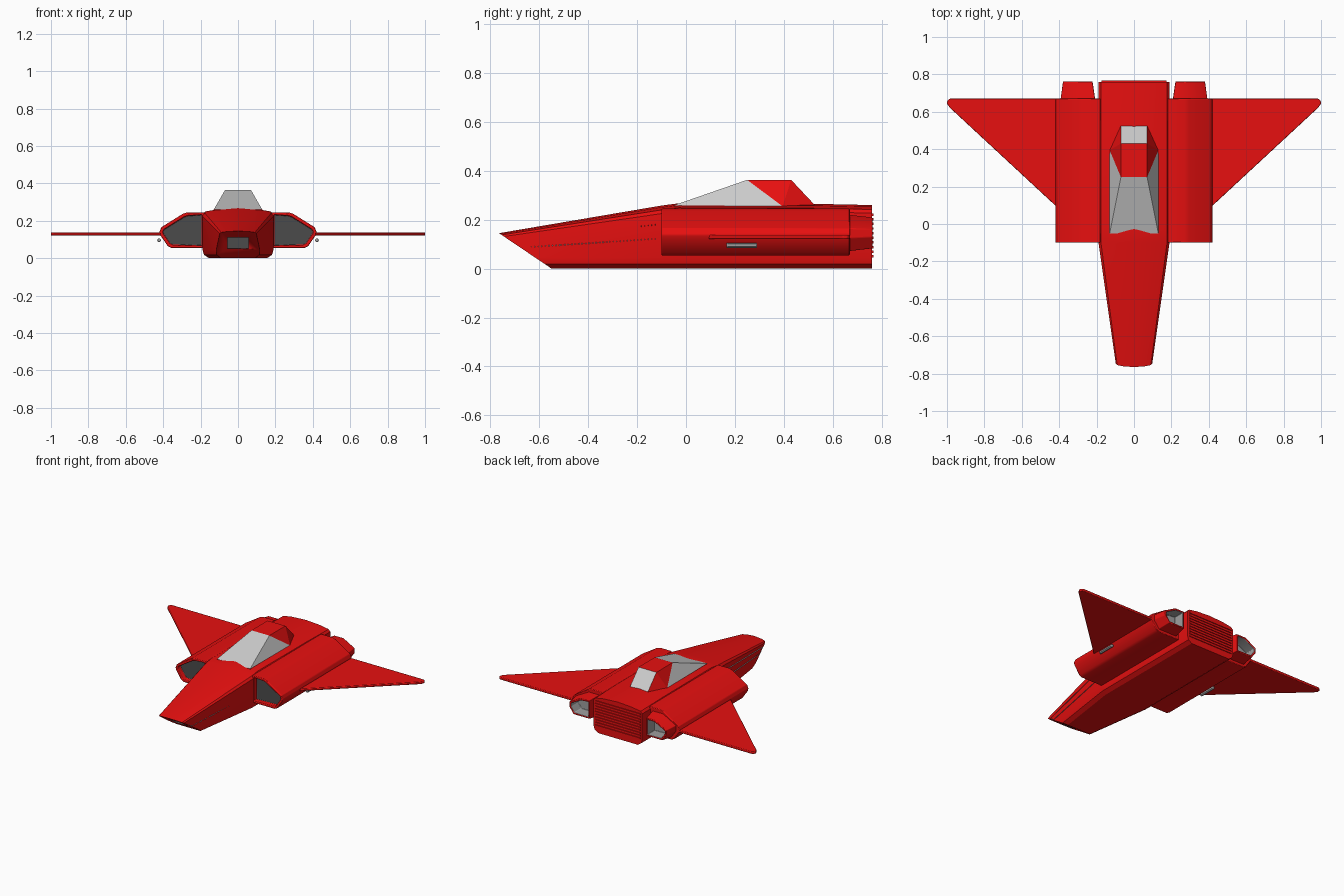
import bpy, bmesh, math
from mathutils import Vector, Matrix

if "Cube" in bpy.data.objects:
    bpy.data.objects.remove(bpy.data.objects["Cube"])


def material(name, rgb):
    m = bpy.data.materials.new(name)
    m.diffuse_color = (*rgb, 1)
    m.use_nodes = True
    m.node_tree.nodes["Principled BSDF"].inputs["Base Color"].default_value = m.diffuse_color
    return m


RED = material("red_paint", (0.8, 0.005, 0.005))
GLASS = material("grey_glass", (0.6, 0.6, 0.6))
DARK = material("dark_grey", (0.07, 0.07, 0.07))
GREY = material("mid_grey", (0.35, 0.35, 0.35))


def finish(name, bm, mats, bevel=0):
    bmesh.ops.recalc_face_normals(bm, faces=bm.faces)
    me = bpy.data.meshes.new(name)
    bm.to_mesh(me)
    bm.free()
    ob = bpy.data.objects.new(name, me)
    bpy.context.collection.objects.link(ob)
    for m in mats:
        me.materials.append(m)
    bpy.ops.object.select_all(action='DESELECT')
    ob.select_set(True)
    bpy.context.view_layer.objects.active = ob
    bpy.ops.object.shade_smooth_by_angle(angle=math.radians(30))
    if bevel:
        b = ob.modifiers.new("bevel", 'BEVEL')
        b.width, b.segments, b.limit_method = bevel, 2, 'ANGLE'
        b.angle_limit = math.radians(35)
    return ob


def loft(rings):
    bm = bmesh.new()
    rows = [[bm.verts.new(p) for p in r] for r in rings]
    n = len(rows[0])
    for a, b in zip(rows, rows[1:]):
        for i in range(n):
            j = (i + 1) % n
            bm.faces.new((a[i], a[j], b[j], b[i]))
    caps = [bm.faces.new(rows[0]), bm.faces.new(rows[-1])]
    bmesh.ops.recalc_face_normals(bm, faces=bm.faces)
    return bm, caps


def recess(bm, face, rim, dy, walls):
    bmesh.ops.inset_individual(bm, faces=[face], thickness=rim)
    face = bmesh.ops.extrude_discrete_faces(bm, faces=[face])['faces'][0]
    bmesh.ops.translate(bm, verts=face.verts, vec=(0, dy, 0))
    face.material_index = 1
    if walls:
        for e in face.edges:
            for f in e.link_faces:
                f.material_index = 1


def box(name, lo, hi, mat):
    lo, hi = Vector(lo), Vector(hi)
    bm = bmesh.new()
    bmesh.ops.create_cube(bm, size=1, matrix=Matrix.Translation((lo + hi) / 2)
                          @ Matrix.Diagonal((*(hi - lo), 1)))
    return finish(name, bm, [mat])


# Fuselage: lofted sections, nose cut off by a slanted plane
def section(y, w, top):
    k = w / 0.19
    half = [(0.6 * w, top - 0.007 * k), (0.93 * w, top - 0.018 * k), (w, top - 0.033 * k),
            (w, 0.045), (w - 0.008, 0.018), (w - 0.035, 0)]
    pts = [(0, top)] + half + [(-x, z) for x, z in reversed(half)]
    return [(x, y, z) for x, z in pts]


bm, _ = loft([section(-0.765, 0.095, 0.145), section(-0.1, 0.19, 0.258),
              section(-0.03, 0.19, 0.267), section(0.52, 0.19, 0.265),
              section(0.76, 0.19, 0.26)])
bmesh.ops.bisect_plane(bm, geom=bm.verts[:] + bm.edges[:] + bm.faces[:],
                       plane_co=(0, -0.762, 0.143), plane_no=(0, -0.143, -0.212),
                       clear_outer=True)
bmesh.ops.holes_fill(bm, edges=[e for e in bm.edges if e.is_boundary], sides=0)
fuselage = finish("fuselage", bm, [RED])

# Nose grille recess
cutter = box("nose_grille_cutter", (-0.055, -0.9, 0.052), (0.055, -0.6, 0.11), DARK)
cutter.hide_render = True
cutter.hide_viewport = True
cut = fuselage.modifiers.new("nose_grille", 'BOOLEAN')
cut.operation, cut.object, cut.solver = 'DIFFERENCE', cutter, 'EXACT'
cut.material_mode = 'TRANSFER'

# Horizontal ribs on the tail
for i in range(10):
    z = 0.045 + i * 0.019
    box(f"tail_rib_{i}", (-0.175, 0.75, z), (0.175, 0.766, z + 0.01), RED)

# Canopy: glass windscreen, side and rear windows in a red shell
half = [(0.13, -0.05, 0.259), (0.07, 0.25, 0.363), (0.07, 0.43, 0.363),
        (0.13, 0.395, 0.255), (0.07, 0.525, 0.262),
        (0.13, -0.05, 0.235), (0.13, 0.395, 0.235), (0.07, 0.525, 0.235)]
bm = bmesh.new()
R = [bm.verts.new(p) for p in half]
L = [bm.verts.new((-x, y, z)) for x, y, z in half]
for S in (R, L):
    for idx, m in (((0, 3, 1), 1), ((1, 3, 2), 0), ((2, 3, 4), 0),
                   ((0, 5, 6, 3), 0), ((3, 6, 7, 4), 0)):
        bm.faces.new([S[i] for i in idx]).material_index = m
for a, b, m in ((0, 1, 1), (1, 2, 0), (2, 4, 1), (4, 7, 0), (0, 5, 0)):
    bm.faces.new((R[a], R[b], L[b], L[a])).material_index = m
bm.faces.new((R[5], R[6], R[7], L[7], L[6], L[5]))
canopy = finish("canopy", bm, [RED, GLASS])
for p in canopy.data.polygons:
    p.use_smooth = False

POD = [(0.18, 0.245), (0.27, 0.245), (0.295, 0.237), (0.41, 0.165), (0.42, 0.14),
       (0.415, 0.122), (0.375, 0.064), (0.355, 0.054), (0.18, 0.054)]
NOZZLE = [(0.205, 0.222), (0.29, 0.222), (0.395, 0.165), (0.395, 0.125),
          (0.355, 0.07), (0.205, 0.07)]
WING = [(0.38, 0.06), (0.42, 0.098), (0.985, 0.622), (1.0, 0.643), (0.998, 0.66),
        (0.985, 0.67), (0.38, 0.67)]
STRIPE = [(-0.715, 0.114), (-0.12, 0.18), (-0.12, 0.122), (-0.672, 0.086)]

for s, side in ((1, "left"), (-1, "right")):
    # Engine pod with dark intake
    bm, caps = loft([[(s * x, y, z) for x, z in POD] for y in (-0.1, 0.67)])
    recess(bm, caps[0], 0.018, 0.035, False)
    finish(f"engine_pod_{side}", bm, [RED, DARK], 0.004)

    # Tapered exhaust nozzle
    bm, caps = loft([[(s * (0.303 + (x - 0.303) * k), y, 0.146 + (z - 0.146) * k)
                      for x, z in NOZZLE] for y, k in ((0.65, 1), (0.762, 0.83))])
    recess(bm, caps[1], 0.014, -0.08, True)
    finish(f"exhaust_nozzle_{side}", bm, [RED, GREY], 0.003)

    # Delta wing
    bm, _ = loft([[(s * x, y, z) for x, y in WING] for z in (0.121, 0.138)])
    finish(f"wing_{side}", bm, [RED], 0.004)

    # Small rod under the wing root
    bm = bmesh.new()
    bmesh.ops.create_cone(bm, cap_ends=True, segments=12, radius1=0.01, radius2=0.01,
                          depth=0.125, matrix=Matrix.Translation((s * 0.422, 0.228, 0.095))
                          @ Matrix.Rotation(math.pi / 2, 4, 'X'))
    finish(f"under_wing_rod_{side}", bm, [GREY], 0.004)

    # Thin trim frame along the nose side
    bm = bmesh.new()
    f = bm.faces.new([bm.verts.new((s * (0.095 + (y + 0.765) / 0.665 * 0.095), y, z))
                      for y, z in STRIPE])
    bmesh.ops.inset_individual(bm, faces=[f], thickness=0.006)
    bmesh.ops.delete(bm, geom=[f], context='FACES_ONLY')
    trim = finish(f"nose_trim_{side}", bm, [GREY])
    sol = trim.modifiers.new("thickness", 'SOLIDIFY')
    sol.thickness, sol.offset = 0.005, 0
